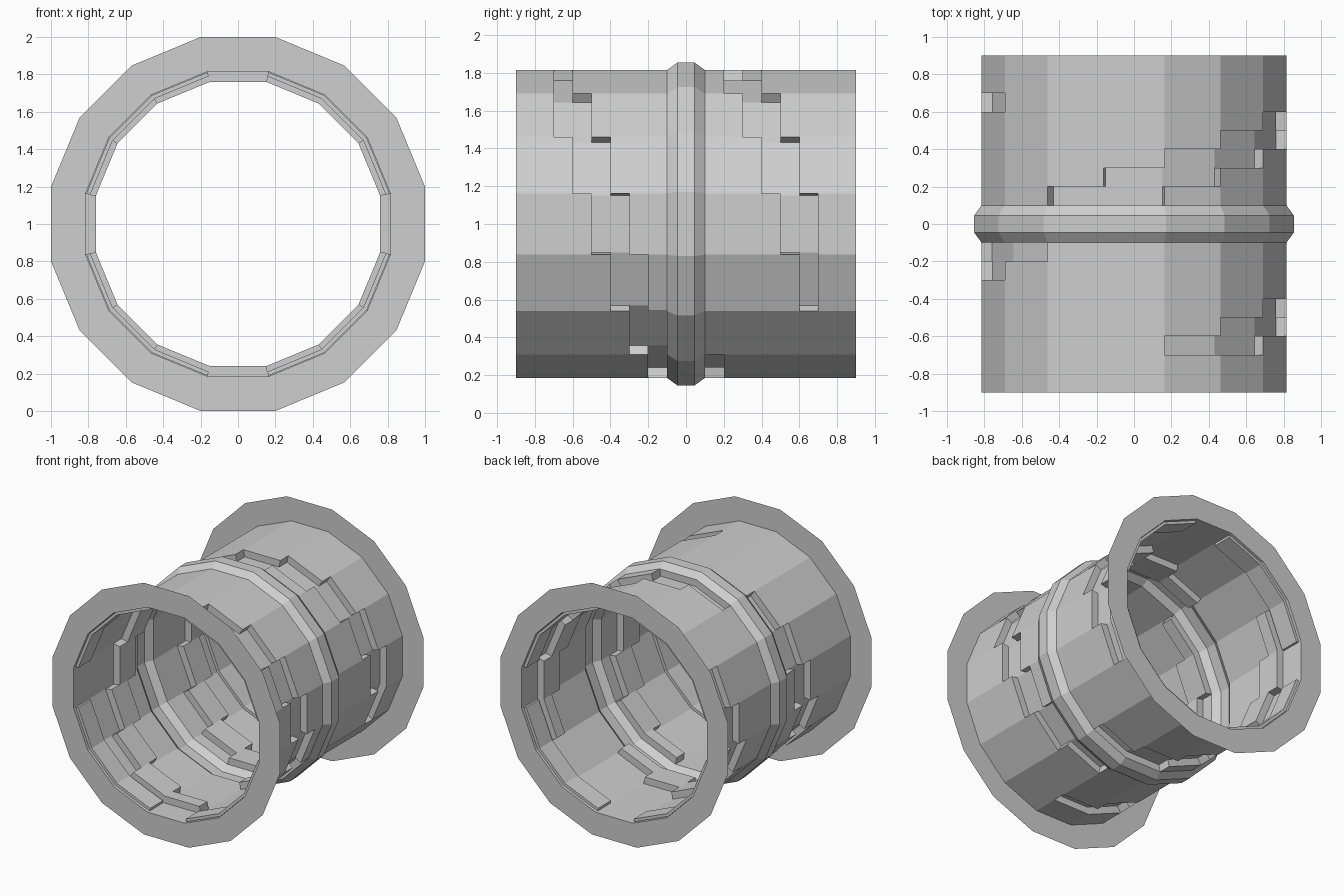
import bpy, bmesh, math
from mathutils import Vector

SIDES = 16
STEP = 2 * math.pi / SIDES
OUTER, FLOOR, RIDGE, FLANGE = 0.815, 0.76, 0.855, 1.0   # apothems
END = 0.9

cube = bpy.data.objects.get("Cube")
if cube:
    bpy.data.objects.remove(cube, do_unlink=True)

grey = bpy.data.materials.new("plain_grey")
grey.use_nodes = True
colour = (0.62, 0.62, 0.62, 1)
grey.diffuse_color = colour
grey.node_tree.nodes["Principled BSDF"].inputs["Base Color"].default_value = colour


def corner(k, apothem, y):
    """Corner k of the sixteen-sided section, whose panels face the axes."""
    a = (k - 0.5) * STEP
    r = apothem / math.cos(STEP / 2)
    return Vector((r * math.cos(a), y, 1 + r * math.sin(a)))


def quad(bm, *points):
    bm.faces.new([bm.verts.new(p) for p in points])


def finish(name, bm):
    bmesh.ops.remove_doubles(bm, verts=bm.verts, dist=0.0005)
    bmesh.ops.recalc_face_normals(bm, faces=bm.faces)
    mesh = bpy.data.meshes.new(name)
    bm.to_mesh(mesh)
    bm.free()
    mesh.materials.append(grey)
    obj = bpy.data.objects.new(name, mesh)
    bpy.context.collection.objects.link(obj)
    return obj


def lathe(name, profile):
    """Sweep an (apothem, y) profile round the tube axis."""
    bm = bmesh.new()
    for k in range(SIDES):
        for (r0, y0), (r1, y1) in zip(profile, profile[1:]):
            quad(bm, corner(k, r0, y0), corner(k + 1, r0, y0),
                 corner(k + 1, r1, y1), corner(k, r1, y1))
    return finish(name, bm)


def groove_cells(panels, start, low, high):
    """Stepped groove, two bands wide, sliding one band per panel."""
    return {(k % SIDES, b) for k in panels
            for b in (start - k, start - k + 1) if low <= b < high}


def half_tube(name, low, high, grooves):
    """Sheet wall with the groove cells pushed inward."""
    bm = bmesh.new()
    level = lambda k, b: FLOOR if (k % SIDES, b) in grooves else OUTER
    for k in range(SIDES):
        for b in range(low, high):
            y0, y1 = b / 10, (b + 1) / 10
            r = level(k, b)
            quad(bm, corner(k, r, y0), corner(k + 1, r, y0),
                 corner(k + 1, r, y1), corner(k, r, y1))
            # step wall to the next panel
            s = level(k + 1, b)
            if s != r:
                quad(bm, corner(k + 1, r, y0), corner(k + 1, s, y0),
                     corner(k + 1, s, y1), corner(k + 1, r, y1))
            # step wall to the next band, and to the ridge
            for edge, other in ((y1, b + 1), (y0, b - 1)):
                inside = low <= other < high
                s = level(k, other) if inside else OUTER
                if s != r and (edge == y1 or not inside):
                    quad(bm, corner(k, r, edge), corner(k + 1, r, edge),
                         corner(k + 1, s, edge), corner(k, s, edge))
    return finish(name, bm)


# Tube halves with two stepped grooves each
front = groove_cells(range(-3, 4), -5, -7, -1) | groove_cells(range(6, 13), 4, -7, -1)
back = groove_cells(range(-1, 6), 5, 1, 7) | groove_cells(range(7, 14), 13, 1, 7)
half_tube("front_tube", -9, -1, front)
half_tube("back_tube", 1, 9, back)

# Raised ridge around the middle
lathe("middle_ridge", [(OUTER, -0.1), (RIDGE, -0.045), (RIDGE, 0.045), (OUTER, 0.1)])

# Flat flanges and inner plates at both ends
for side, name in ((-1, "front"), (1, "back")):
    lathe(name + "_flange", [(OUTER, side * END), (FLANGE, side * END)])
    bm = bmesh.new()
    section = [(0.79, 0.72), (0.79, 0.88), (0.812, 0.88), (0.812, 0.72)]
    for first in range(1, SIDES, 4):
        for k in range(first, first + 3):
            for i, (r0, y0) in enumerate(section):
                r1, y1 = section[(i + 1) % 4]
                quad(bm, corner(k, r0, side * y0), corner(k + 1, r0, side * y0),
                     corner(k + 1, r1, side * y1), corner(k, r1, side * y1))
        for k in (first, first + 3):
            quad(bm, *[corner(k, r, side * y) for r, y in section])
    finish(name + "_inner_plates", bm)
